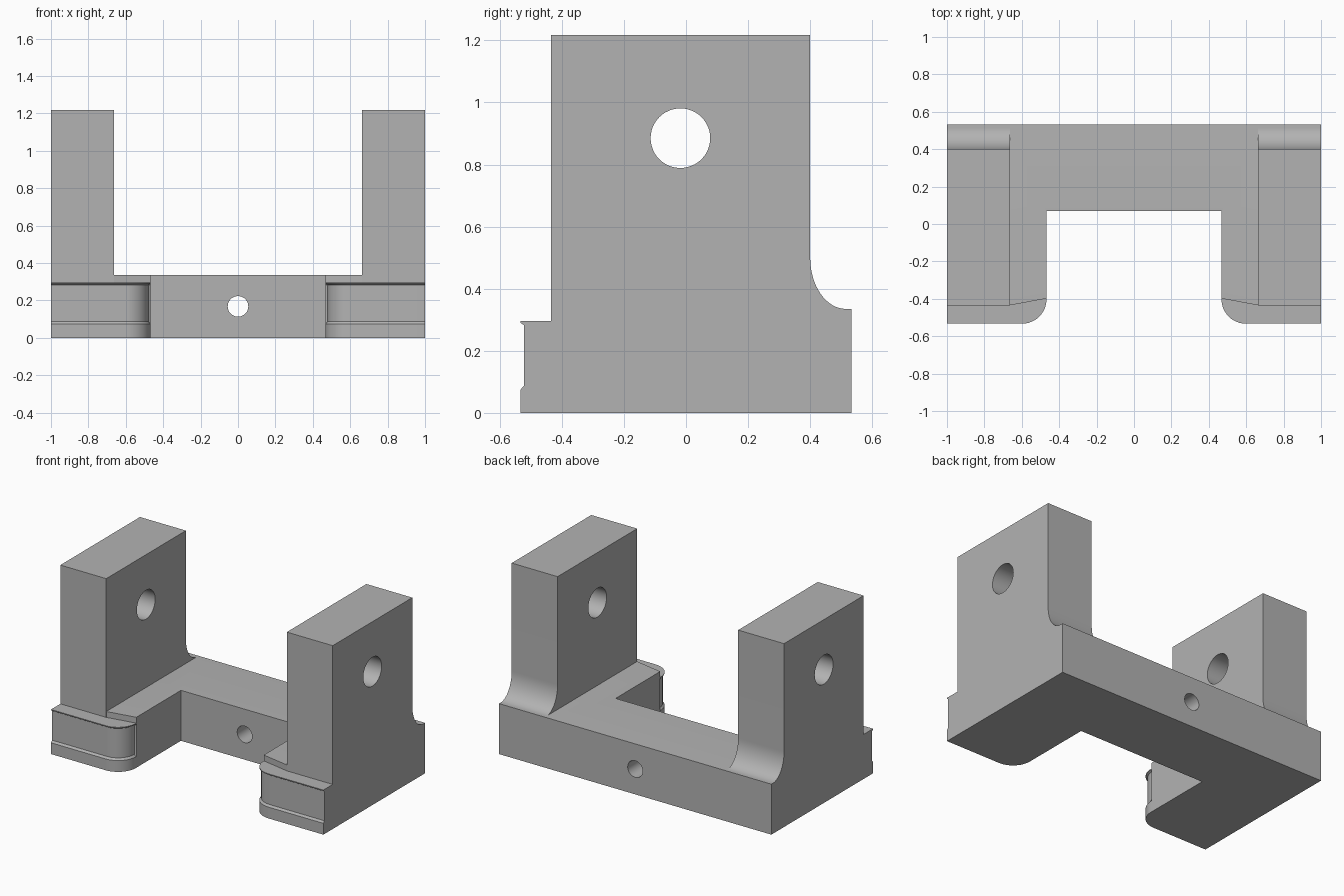
import bpy, bmesh, math
from mathutils import Matrix

if "Cube" in bpy.data.objects:
    bpy.data.objects.remove(bpy.data.objects["Cube"])

grey = bpy.data.materials.new("plain grey")
grey.use_nodes = True
colour = (0.45, 0.45, 0.45, 1)
grey.diffuse_color = colour
grey.node_tree.nodes["Principled BSDF"].inputs["Base Color"].default_value = colour


def loft(name, rings):
    """Skin a stack of matching closed rings and cap both ends."""
    bm = bmesh.new()
    loops = [[bm.verts.new(p) for p in ring] for ring in rings]
    for a, b in zip(loops, loops[1:]):
        n = len(a)
        for i in range(n):
            j = (i + 1) % n
            bm.faces.new((a[i], a[j], b[j], b[i]))
    bm.faces.new(loops[0][::-1])
    bm.faces.new(loops[-1])
    bmesh.ops.recalc_face_normals(bm, faces=bm.faces)
    mesh = bpy.data.meshes.new(name)
    bm.to_mesh(mesh)
    bm.free()
    mesh.materials.append(grey)
    ob = bpy.data.objects.new(name, mesh)
    bpy.context.collection.objects.link(ob)
    return ob


def cylinder(name, radius, depth, centre, axis):
    bm = bmesh.new()
    matrix = Matrix.Translation(centre) @ Matrix.Rotation(math.pi / 2, 4, axis)
    bmesh.ops.create_cone(bm, cap_ends=True, segments=48, radius1=radius,
                          radius2=radius, depth=depth, matrix=matrix)
    mesh = bpy.data.meshes.new(name)
    bm.to_mesh(mesh)
    bm.free()
    mesh.materials.append(grey)
    ob = bpy.data.objects.new(name, mesh)
    bpy.context.collection.objects.link(ob)
    return ob


def combine(target, other, operation):
    """Apply a boolean and remove the tool object."""
    other.hide_render = True
    mod = target.modifiers.new(operation, 'BOOLEAN')
    mod.operation = operation
    mod.solver = 'EXACT'
    mod.object = other
    bpy.ops.object.select_all(action='DESELECT')
    target.select_set(True)
    bpy.context.view_layer.objects.active = target
    bpy.ops.object.modifier_apply(modifier=mod.name)
    bpy.data.objects.remove(other)


def plan(inset):
    """U-shaped outline; the rounded foot fronts are pulled in by inset."""
    r = 0.13 - inset
    half = [(0.468, 0.07), (0.468, -0.395)]
    for i in range(13):
        a = math.pi + i * math.pi / 24
        half.append((0.598 + r * math.cos(a), -0.403 + r * math.sin(a)))
    half += [(1, -0.533 + inset), (1, 0.533)]
    return half + [(-x, y) for x, y in reversed(half)]


# U-shaped base with a shallow band recessed into the feet
levels = [(0, 0), (0.075, 0), (0.088, 0.011), (0.283, 0.011), (0.29, 0), (0.335, 0)]
bracket = loft("bracket", [[(x, y, z) for x, y in plan(d)] for z, d in levels])

# Upright profile with a curved rear foot
side = [(-0.435, 0.2), (-0.435, 1.217), (0.4, 1.217)]
for i in range(17):
    a = math.pi + i * math.pi / 32
    side.append((0.515 + 0.115 * math.cos(a), 0.5 + 0.165 * math.sin(a)))
side.append((0.515, 0.2))

for s in (-1, 1):
    # Lowered ledge along the front of each foot
    ledge = [(1.1, -0.435), (0.665, -0.435), (0.44, -0.393), (0.44, -0.7), (1.1, -0.7)]
    step = loft("ledge_cutter", [[(s * x, y, z) for x, y in ledge] for z in (0.296, 0.4)])
    combine(bracket, step, 'DIFFERENCE')
    upright = loft("upright", [[(s * x, y, z) for y, z in side] for x in (0.663, 1)])
    combine(bracket, upright, 'UNION')

# Pin bore through both uprights and screw hole through the bridge
combine(bracket, cylinder("pin_bore", 0.096, 3, (0, -0.018, 0.885), 'Y'), 'DIFFERENCE')
combine(bracket, cylinder("screw_bore", 0.055, 2, (0, 0.3, 0.168), 'X'), 'DIFFERENCE')

bpy.ops.object.select_all(action='DESELECT')
bracket.select_set(True)
bpy.context.view_layer.objects.active = bracket
bpy.ops.object.shade_smooth_by_angle(angle=math.radians(30))
